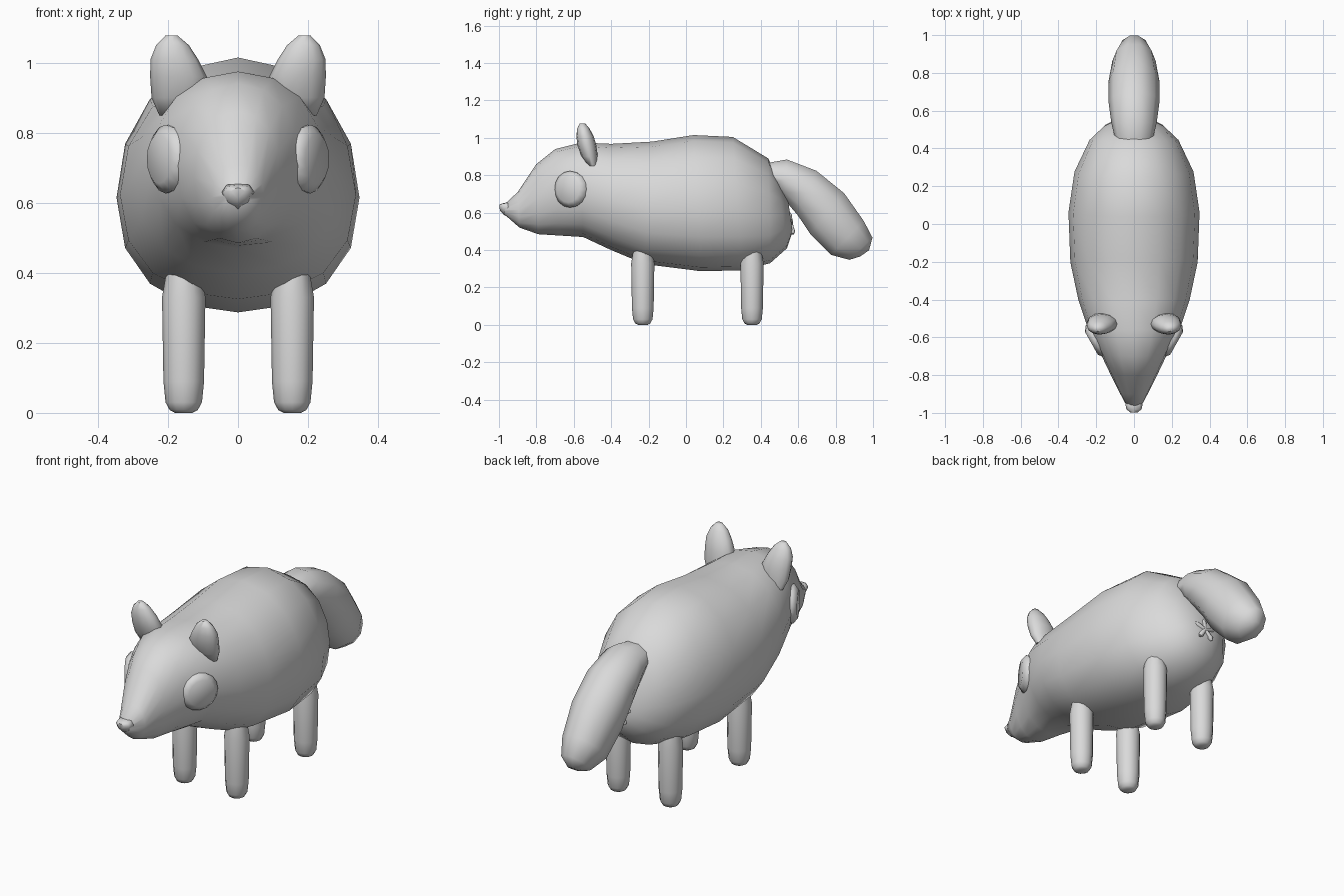
import bpy, bmesh, math
from mathutils import Vector

if "Cube" in bpy.data.objects:
    bpy.data.objects.remove(bpy.data.objects["Cube"])

grey = bpy.data.materials.new("plain grey")
grey.diffuse_color = (0.7, 0.7, 0.7, 1)
grey.use_nodes = True
grey.node_tree.nodes["Principled BSDF"].inputs["Base Color"].default_value = grey.diffuse_color


def full(t, p):
    """Signed power, below 1 makes an ellipse fuller."""
    return math.copysign(abs(t) ** p, t)


def loft(name, rings, sides, angle=60, sags=None, p=1.0):
    """Skin through ellipses (centre, half axis u, half axis v); sag lowers the widest points."""
    bm = bmesh.new()
    loops = []
    for k, (c, u, v) in enumerate(rings):
        sag = sags[k] if sags else 0
        loop = []
        for i in range(sides):
            a = 2 * math.pi * i / sides
            x, y = full(math.cos(a), p), full(math.sin(a), p)
            y -= sag * math.cos(a) ** 2
            loop.append(bm.verts.new(Vector(c) + Vector(u) * x + Vector(v) * y))
        loops.append(loop)
    for a, b in zip(loops, loops[1:]):
        for i in range(sides):
            j = (i + 1) % sides
            bm.faces.new((a[i], a[j], b[j], b[i]))
    bm.faces.new(loops[0][::-1])
    bm.faces.new(loops[-1])
    bmesh.ops.recalc_face_normals(bm, faces=bm.faces)
    mesh = bpy.data.meshes.new(name)
    bm.to_mesh(mesh)
    bm.free()
    mesh.materials.append(grey)
    ob = bpy.data.objects.new(name, mesh)
    bpy.context.collection.objects.link(ob)
    bpy.ops.object.select_all(action='DESELECT')
    ob.select_set(True)
    bpy.context.view_layer.objects.active = ob
    bpy.ops.object.shade_smooth_by_angle(angle=math.radians(angle))
    return ob


def side_rings(profile):
    """Rings from a side profile: top y, top z, bottom y, bottom z, half width."""
    out = []
    for yt, zt, yb, zb, w in profile:
        top, bot = Vector((0, yt, zt)), Vector((0, yb, zb))
        out.append(((top + bot) / 2, (w, 0, 0), (top - bot) / 2))
    return out


def upright_rings(profile):
    """Rings stacked upward: x, y, z, x radius, y radius."""
    return [((x, y, z), (rx, 0, 0), (0, ry, 0)) for x, y, z, rx, ry in profile]


# Body and head in one skin, the belly hanging lower than the head
loft("body", side_rings([
    (-0.97, 0.645, -0.97, 0.59, 0.035),
    (-0.90, 0.71, -0.89, 0.52, 0.075),
    (-0.80, 0.86, -0.79, 0.485, 0.125),
    (-0.70, 0.94, -0.68, 0.478, 0.175),
    (-0.56, 0.975, -0.55, 0.47, 0.243),
    (-0.40, 0.968, -0.40, 0.40, 0.295),
    (-0.18, 0.98, -0.22, 0.325, 0.337),
    (0.04, 1.015, 0.08, 0.287, 0.347),
    (0.25, 1.005, 0.30, 0.292, 0.315),
    (0.44, 0.89, 0.45, 0.33, 0.235),
    (0.49, 0.79, 0.54, 0.41, 0.16),
    (0.545, 0.67, 0.57, 0.50, 0.08)]), 16,
    sags=[0, 0, 0, 0, 0.02, 0.05, 0.09, 0.1, 0.1, 0.08, 0.05, 0], p=0.93)

# Tail
loft("tail", side_rings([
    (0.44, 0.87, 0.46, 0.74, 0.10),
    (0.54, 0.89, 0.53, 0.66, 0.12),
    (0.70, 0.83, 0.595, 0.58, 0.135),
    (0.85, 0.71, 0.66, 0.48, 0.135),
    (0.955, 0.56, 0.77, 0.37, 0.115),
    (1.0, 0.47, 0.87, 0.345, 0.075),
    (0.98, 0.40, 0.93, 0.365, 0.03)]), 10)

# Nose, wide above and pointed below
loft("nose", side_rings([
    (-0.998, 0.642, -0.995, 0.612, 0.02),
    (-0.982, 0.65, -0.976, 0.59, 0.04),
    (-0.955, 0.655, -0.948, 0.575, 0.046),
    (-0.93, 0.65, -0.93, 0.59, 0.03)]), 8, sags=[-0.4] * 4)

for s, side in ((1, "right"), (-1, "left")):
    # Ears
    loft(side + "_ear", upright_rings([
        (s * 0.17, -0.50, 0.85, 0.055, 0.028),
        (s * 0.17, -0.515, 0.90, 0.077, 0.043),
        (s * 0.17, -0.53, 0.96, 0.081, 0.051),
        (s * 0.182, -0.54, 1.01, 0.068, 0.046),
        (s * 0.187, -0.549, 1.05, 0.047, 0.033),
        (s * 0.19, -0.554, 1.078, 0.017, 0.014)]), 12)

    # Eyes: shallow discs facing outward and forward
    out = Vector((s * 0.87, -0.49, 0))
    across = Vector((0.49, s * 0.87, 0))
    loft(side + "_eye", [
        (Vector((s * 0.207, -0.62, 0.725)) + out * d, across * r, (0, 0, r))
        for d, r in ((-0.06, 0.09), (0, 0.098), (0.022, 0.07))], 16, 60)

    # Legs with rounded feet
    for y, end in ((-0.231, "front"), (0.353, "back")):
        loft(f"{end}_{side}_leg", upright_rings(
            [(s * 0.155, y, z, r, r) for z, r in
             ((0, 0.025), (0.008, 0.04), (0.03, 0.052), (0.09, 0.058), (0.33, 0.062), (0.40, 0.05))]), 12)

# Small star of rounded ridges under the tail
hub = Vector((0, 0.56, 0.54))
for i in range(5):
    a = math.radians(90 + 72 * i)
    d = Vector((math.cos(a), -0.2 * math.sin(a), math.sin(a)))
    n = Vector((-math.sin(a), 0, math.cos(a)))
    loft(f"rear_ridge_{i + 1}", [
        (hub + d * t, n * r, (0, r * 1.1, 0))
        for t, r in ((-0.008, 0.01), (0.05, 0.014), (0.066, 0.007))], 8)
